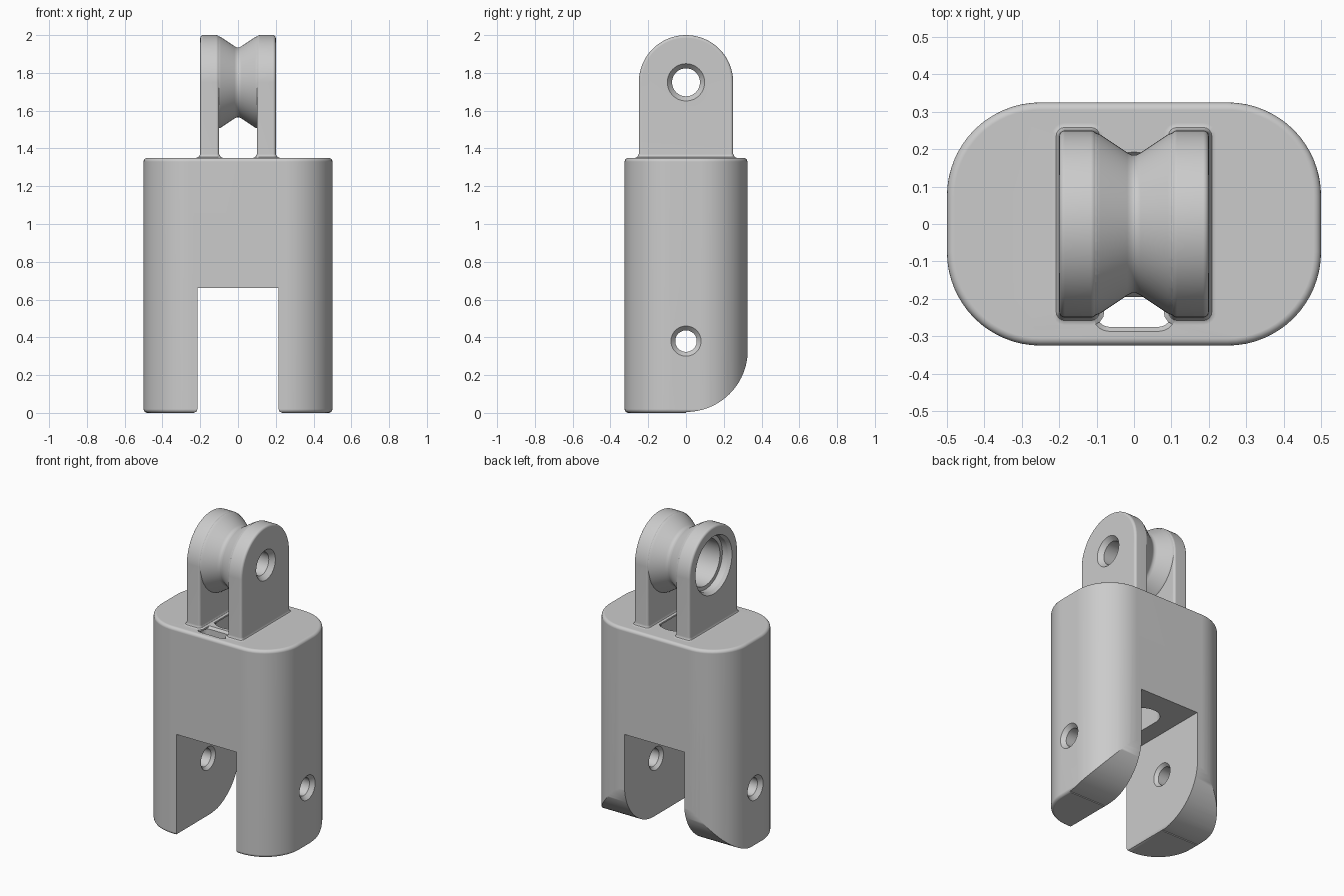
import bpy, bmesh, math
from mathutils import Vector

cube = bpy.data.objects.get("Cube")
if cube:
    bpy.data.objects.remove(cube, do_unlink=True)

grey = bpy.data.materials.new("light grey")
grey.use_nodes = True
grey.diffuse_color = (0.6, 0.6, 0.6, 1)
grey.node_tree.nodes["Principled BSDF"].inputs["Base Color"].default_value = (0.6, 0.6, 0.6, 1)


def arc(cx, cy, r, start, end, n=12):
    return [(cx + r * math.cos(math.radians(start + (end - start) * i / n)),
             cy + r * math.sin(math.radians(start + (end - start) * i / n))) for i in range(n + 1)]


def rounded_rect(x0, x1, y0, y1, r, n=12):
    return (arc(x1 - r, y1 - r, r, 0, 90, n) + arc(x0 + r, y1 - r, r, 90, 180, n)
            + arc(x0 + r, y0 + r, r, 180, 270, n) + arc(x1 - r, y0 + r, r, 270, 360, n))


def offset(points, d):
    """Move a counter-clockwise outline inwards by d."""
    if not d:
        return points
    out = []
    for i, p in enumerate(points):
        a, b, c = Vector(points[i - 1]), Vector(p), Vector(points[(i + 1) % len(points)])
        e, f = (b - a).normalized(), (c - b).normalized()
        n, m = Vector((e.y, -e.x)), Vector((f.y, -f.x))
        out.append(tuple(b - (n + m) * d / (1 + n.dot(m))))
    return out


def loft(name, outline, rings, axis="z"):
    """Stack offset copies of an outline; each ring is (height, inset)."""
    place = {"z": lambda a, b, h: (a, b, h), "x": lambda a, b, h: (h, a, b),
             "y": lambda a, b, h: (a, h, b)}[axis]
    bm = bmesh.new()
    loops = [[bm.verts.new(place(a, b, h)) for a, b in offset(outline, d)] for h, d in rings]
    n = len(outline)
    for low, high in zip(loops, loops[1:]):
        for i in range(n):
            bm.faces.new((low[i], low[(i + 1) % n], high[(i + 1) % n], high[i]))
    bm.faces.new(loops[0][::-1])
    bm.faces.new(loops[-1])
    bmesh.ops.recalc_face_normals(bm, faces=bm.faces)
    mesh = bpy.data.meshes.new(name)
    bm.to_mesh(mesh)
    bm.free()
    mesh.materials.append(grey)
    obj = bpy.data.objects.new(name, mesh)
    bpy.context.collection.objects.link(obj)
    return obj


def turned(name, z, profile):
    """Solid of revolution about an x-parallel axis; profile is (x, radius)."""
    circle = arc(0, z, 1, 0, 360, 64)[:-1]
    return loft(name, circle, [(x, 1 - r) for x, r in profile], "x")


def rounded_ends(h0, h1, r, n=4):
    steps = [math.pi / 2 * i / n for i in range(n + 1)]
    ends = [(r - r * math.sin(t), r - r * math.cos(t)) for t in steps]
    return [(h0 + h, d) for h, d in ends[::-1]][::-1][::-1] and \
        sorted([(h0 + h, d) for h, d in ends]) + sorted([(h1 - h, d) for h, d in ends])


def combine(target, tool, operation):
    mod = target.modifiers.new(operation.lower(), "BOOLEAN")
    mod.operation, mod.solver, mod.object = operation, "EXACT", tool
    bpy.context.view_layer.objects.active = target
    bpy.ops.object.modifier_apply(modifier=mod.name)
    bpy.data.objects.remove(tool, do_unlink=True)


# Main body: rounded block
body = loft("swivel_body", rounded_rect(-0.5, 0.5, -0.325, 0.325, 0.25, 16), rounded_ends(0, 1.35, 0.02))

# Rounded heel at the back of the legs
heel = [(0.5, -0.1), (0.5, 0.36)] + arc(0, 0.332, 0.327, 0, -90, 24) + [(-0.03, -0.1)]
combine(body, loft("heel_cutter", heel, [(-1, 0), (1, 0)], "x"), "DIFFERENCE")

# Slot between the legs, flared at the bottom edges
half = [(0.25, -0.1), (0.235, 0), (0.22, 0.006), (0.215, 0.02), (0.215, 0.66)]
slot = half + [(-x, z) for x, z in half[::-1]]
combine(body, loft("slot_cutter", slot, [(-1, 0), (1, 0)], "y"), "DIFFERENCE")

# Cord passages either side of a tie bar
for y0, y1, r in ((-0.275, -0.195, 0.035), (-0.15, 0.18, 0.095)):
    passage = rounded_rect(-0.1, 0.1, y0, y1, r, 8)
    combine(body, loft("cord_cutter", passage, [(0.5, 0), (1.335, 0), (1.36, -0.02)]), "DIFFERENCE")

# Two lugs with rounded tops and a small fillet at the base
lug_side = [(-0.25, 1.33), (0.25, 1.33)] + arc(0, 1.75, 0.25, 0, 180, 32)
for side in (-1, 1):
    x0, x1 = sorted((side * 0.1, side * 0.2))
    lug = loft("lug", lug_side, rounded_ends(x0, x1, 0.015), "x")
    combine(body, lug, "UNION")
    foot = rounded_rect(x0, x1, -0.25, 0.25, 0.015, 4)
    flare = [(1.34, -0.02), (1.35, -0.02), (1.356, -0.008), (1.372, 0.001)]
    combine(body, loft("lug_fillet", foot, flare), "UNION")

# Grooved pulley bridging the lugs
groove = [(0.15, 0.235), (0.105, 0.246), (0.09, 0.24), (0.018, 0.192), (0.006, 0.186)]
pulley = turned("pulley", 1.75, [(-x, r) for x, r in groove] + groove[::-1])
combine(body, pulley, "UNION")

# Bearing recess on one side, countersunk bore on the other
bore = [(-0.21, 0.195), (-0.18, 0.175), (-0.14, 0.175), (-0.14, 0.15), (0.08, 0.15),
        (0.08, 0.075), (0.17, 0.075), (0.21, 0.108)]
combine(body, turned("bore_cutter", 1.75, bore), "DIFFERENCE")

# Pin holes through both legs, countersunk on each face
for side in (-1, 1):
    pin = [(side * x, r) for x, r in ((0.205, 0.085), (0.235, 0.058), (0.475, 0.058), (0.51, 0.09))]
    combine(body, turned("pin_cutter", 0.38, sorted(pin)), "DIFFERENCE")

# Smooth curved surfaces while keeping sharp edges
bpy.ops.object.select_all(action="DESELECT")
body.select_set(True)
bpy.context.view_layer.objects.active = body
bpy.ops.object.shade_smooth_by_angle(angle=math.radians(30))
weighted = body.modifiers.new("weighted_normals", "WEIGHTED_NORMAL")
weighted.keep_sharp = True
